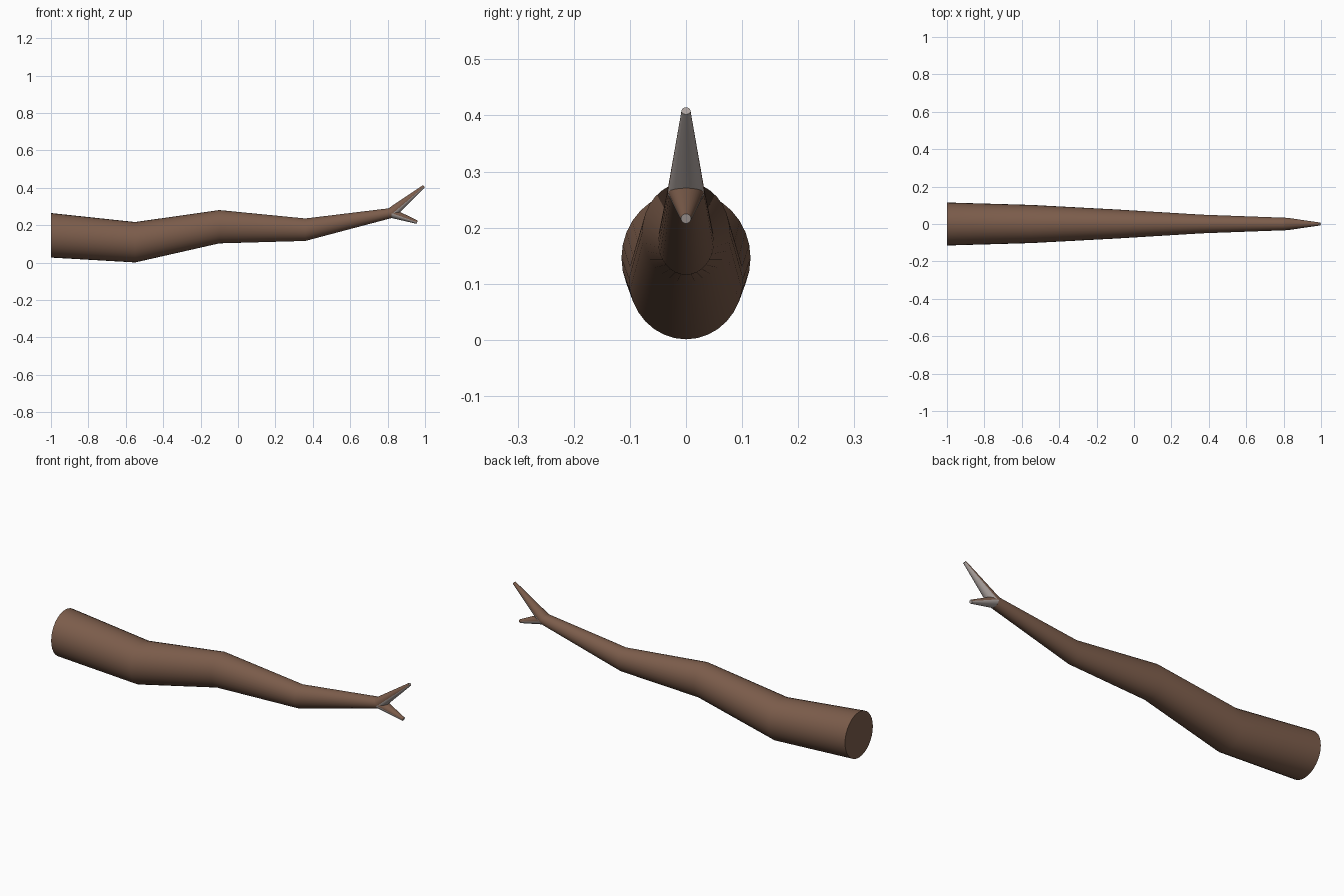
import bpy, bmesh, math
from mathutils import Vector

if "Cube" in bpy.data.objects:
    bpy.data.objects.remove(bpy.data.objects["Cube"])

SIDES = 32


def material(name, color):
    m = bpy.data.materials.new(name)
    m.diffuse_color = (*color, 1)
    m.use_nodes = True
    m.node_tree.nodes["Principled BSDF"].inputs["Base Color"].default_value = m.diffuse_color
    return m


bark = material("brown bark", (0.20, 0.108, 0.07))
pale = material("pale grey wood", (0.42, 0.37, 0.35))


def limb(name, rings, axis, pale_underside=False):
    """Loft rings of (x, z, y radius, in-plane radius) set square to the axis (x, z)."""
    up = Vector((-axis[1], 0, axis[0])).normalized()
    bm = bmesh.new()
    loops = []
    for x, z, ry, rz in rings:
        loop = []
        for i in range(SIDES):
            a = 2 * math.pi * i / SIDES
            loop.append(bm.verts.new(Vector((x, ry * math.cos(a), z)) + up * rz * math.sin(a)))
        loops.append(loop)
    for a, b in zip(loops, loops[1:]):
        for i in range(SIDES):
            j = (i + 1) % SIDES
            bm.faces.new((a[i], a[j], b[j], b[i]))
    bm.faces.new(loops[0])
    tip = bm.faces.new(loops[-1])
    bmesh.ops.recalc_face_normals(bm, faces=bm.faces)
    if pale_underside:
        tip.material_index = 1
        for f in bm.faces:
            if f.normal.z < -0.15:
                f.material_index = 1
    mesh = bpy.data.meshes.new(name)
    bm.to_mesh(mesh)
    bm.free()
    mesh.materials.append(bark)
    mesh.materials.append(pale)
    ob = bpy.data.objects.new(name, mesh)
    bpy.context.collection.objects.link(ob)
    bpy.context.view_layer.objects.active = ob
    ob.select_set(True)
    bpy.ops.object.shade_smooth_by_angle(angle=math.radians(30))
    ob.select_set(False)


# Crooked main branch, tapering to the right
limb("branch", [
    (-1.00, 0.146, 0.115, 0.119),
    (-0.55, 0.109, 0.102, 0.108),
    (-0.10, 0.192, 0.078, 0.089),
    (0.36, 0.176, 0.050, 0.060),
    (0.82, 0.265, 0.033, 0.027),
], (1, 0))

# Forked twigs at the thin end
limb("upper_twig", [(0.82, 0.265, 0.033, 0.030), (0.994, 0.408, 0.008, 0.008)],
     (0.174, 0.143), True)
limb("lower_twig", [(0.82, 0.265, 0.033, 0.026), (0.958, 0.216, 0.009, 0.009)],
     (0.138, -0.049), True)
